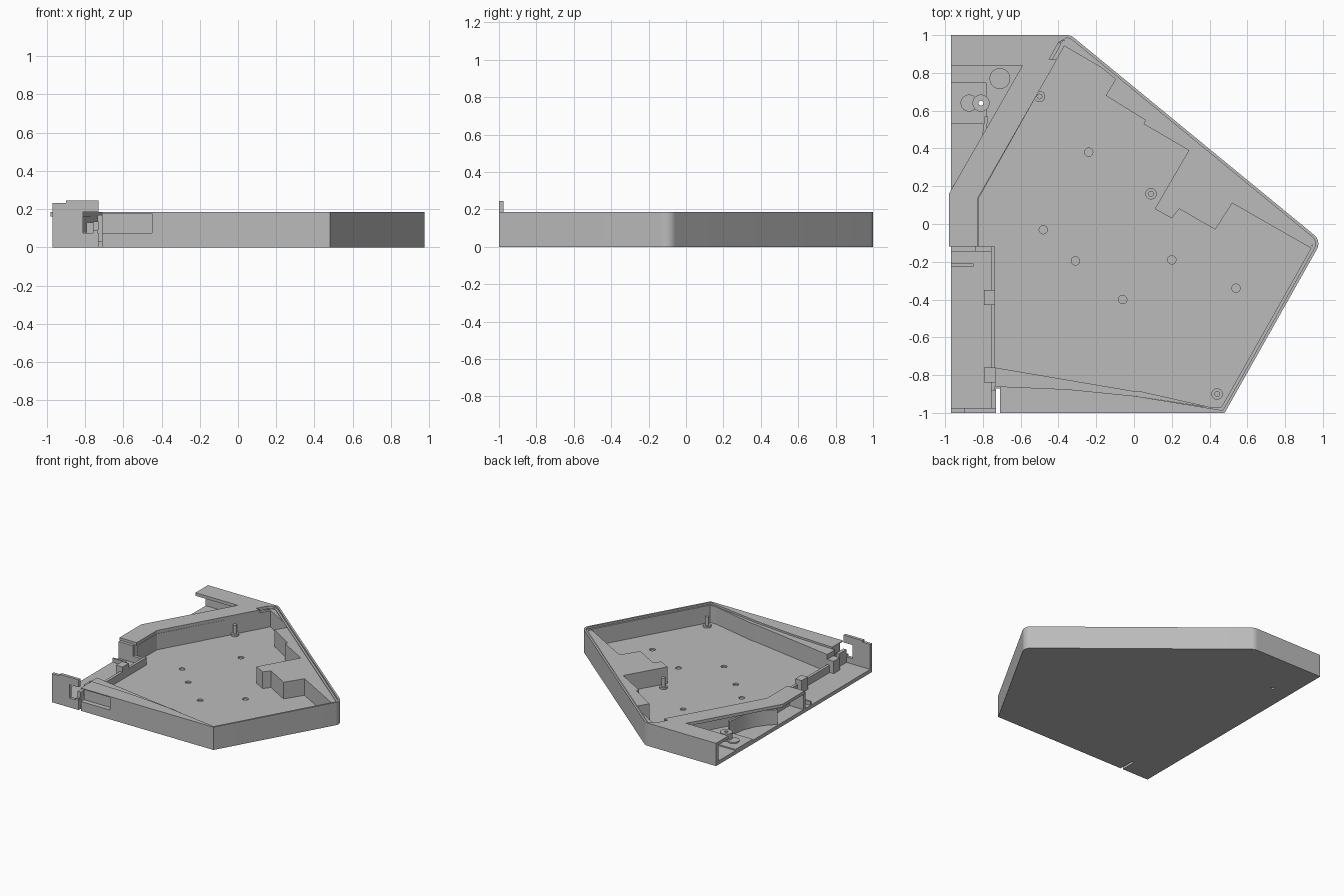
import bpy, bmesh, math
from mathutils import Vector as V

old = bpy.data.objects.get("Cube")
if old:
    bpy.data.objects.remove(old, do_unlink=True)

grey = bpy.data.materials.new("plain grey")
grey.use_nodes = True
colour = (0.5, 0.5, 0.5, 1)
grey.diffuse_color = colour
grey.node_tree.nodes["Principled BSDF"].inputs["Base Color"].default_value = colour

FLOOR, RIM = 0.03, 0.185
parts = []


def prism(name, pts, z0, z1):
    """Upright prism over a plan outline."""
    bm = bmesh.new()
    face = bm.faces.new([bm.verts.new((p[0], p[1], z0)) for p in pts])
    ext = bmesh.ops.extrude_face_region(bm, geom=[face])
    top = [g for g in ext["geom"] if isinstance(g, bmesh.types.BMVert)]
    bmesh.ops.translate(bm, verts=top, vec=(0, 0, z1 - z0))
    bmesh.ops.recalc_face_normals(bm, faces=bm.faces)
    mesh = bpy.data.meshes.new(name)
    bm.to_mesh(mesh)
    bm.free()
    mesh.materials.append(grey)
    ob = bpy.data.objects.new(name, mesh)
    bpy.context.collection.objects.link(ob)
    parts.append(ob)
    return ob


def box(name, x0, x1, y0, y1, z0, z1):
    return prism(name, [(x0, y0), (x1, y0), (x1, y1), (x0, y1)], z0, z1)


def disc(name, x, y, r, z0, z1):
    ring = [(x + r * math.cos(a), y + r * math.sin(a))
            for a in (math.tau * i / 32 for i in range(32))]
    return prism(name, ring, z0, z1)


def offset(path, d):
    """Move an open path sideways to its right, with mitred corners."""
    pts = [V(p) for p in path]
    out = []
    for i, p in enumerate(pts):
        dirs = []
        if i > 0:
            dirs.append((p - pts[i - 1]).normalized())
        if i < len(pts) - 1:
            dirs.append((pts[i + 1] - p).normalized())
        norms = [V((t.y, -t.x)) for t in dirs]
        m = sum(norms, V((0, 0))).normalized()
        out.append(p + m * d / m.dot(norms[0]))
    return out


def wall(name, path, thick, z0, z1, start=0):
    return prism(name, offset(path, start) + offset(path, thick)[::-1], z0, z1)


def rounded(before, corner, after, r):
    """Points of a rounded corner."""
    a, c, b = V(before), V(corner), V(after)
    u, w = (a - c).normalized(), (b - c).normalized()
    half = u.angle(w) / 2
    centre = c + (u + w).normalized() * r / math.sin(half)
    p, q = c + u * r / math.tan(half) - centre, c + w * r / math.tan(half) - centre
    return [centre + (p * (1 - t) + q * t).normalized() * r
            for t in (i / 10 for i in range(11))]


def cut(target, cutters):
    for c in cutters:
        parts.remove(c)
        c.hide_render = True
        c.hide_viewport = True
        c.hide_set(True)
        m = target.modifiers.new("cut", "BOOLEAN")
        m.operation, m.solver, m.object = "DIFFERENCE", "EXACT", c


# Outer outline, clockwise from the back corner
back, apex, side, front = (-0.97, 1), (-0.335, 1), (0.993, -0.09), (0.48, -1)
outline = ([V(back)] + rounded(back, apex, side, 0.07)
           + rounded(apex, side, front, 0.06) + [V(front)])

# Floor with slot, dimples and screw hole
slot = [(-0.71, -1), (-0.71, -0.87), (-0.73, -0.87), (-0.73, -1), (-0.97, -1)]
floor = prism("floor", outline + slot, 0, FLOOR)
dimples = [(-0.24, 0.38), (-0.48, -0.03), (-0.31, -0.195),
           (-0.06, -0.4), (0.2, -0.19), (0.54, -0.34)]
cutters = [disc("dimple_cutter", x, y, 0.022, 0.018, 0.05) for x, y in dimples]
cutters.append(disc("screw_hole_cutter", -0.81, 0.64, 0.013, -0.02, 0.06))
cut(floor, cutters)

# Outer wall with a stepped rim
rim_path = outline + [V((-0.45, -1))]
wall("outer_wall", rim_path, 0.015, FLOOR, RIM)
wall("inner_rim_step", rim_path, 0.03, FLOOR, 0.17, 0.015)

# Front wall pocket and tapering ledge
box("pocket_sill", -0.71, -0.45, -1, -0.96, FLOOR, 0.075)
box("pocket_lintel", -0.71, -0.45, -1, -0.96, 0.178, RIM)
prism("front_ledge", [(-0.71, -0.96), (-0.45, -0.96), (-0.45, -0.985),
                      (0.46, -0.985), (0, -0.91), (-0.35, -0.875), (-0.71, -0.86)], FLOOR, RIM)
prism("front_ledge_step", [(-0.735, -0.86), (-0.35, -0.875), (0, -0.91), (0.46, -0.982),
                           (0.03, -0.885), (0, -0.885), (-0.735, -0.76)], FLOOR, 0.17)

# Stepped block along the long back wall
prism("stepped_block", [(-0.4, 0.96), (-0.09, 0.78), (-0.15, 0.68), (0.06, 0.55), (0.05, 0.53),
                        (0.29, 0.39), (0.11, 0.08), (0.2, 0.03), (0.24, 0.08), (0.43, -0.03),
                        (0.52, 0.11), (0.94, -0.13), (0.95, -0.08), (-0.33, 0.975)], FLOOR, 0.165)

# Screw posts
for x, y in [(-0.5, 0.675), (0.09, 0.16), (0.44, -0.9)]:
    disc("post_base", x, y, 0.03, FLOOR, 0.045)
    disc("screw_post", x, y, 0.015, 0.045, 0.115)

# Top strip over the diagonal, with the wall below it
prism("top_strip", [(-0.97, 0.995), (-0.34, 0.995), (-0.4, 0.96), (-0.45, 0.87), (-0.41, 0.87),
                    (-0.425, 0.84), (-0.825, 0.14), (-0.825, -0.12), (-0.98, -0.12),
                    (-0.98, 0.16), (-0.59, 0.84), (-0.97, 0.84)], 0.16, RIM)
wall("diagonal_wall", [(-0.845, -0.12), (-0.845, 0.14), (-0.44, 0.86), (-0.37, 0.985)],
     0.022, FLOOR, 0.16)

# Corner bay: raised pad, posts and curved spring
box("corner_pad", -0.97, -0.78, 0.53, 0.75, FLOOR, 0.04)
cut(parts[-1], [disc("pad_hole_cutter", -0.81, 0.64, 0.013, 0, 0.1)])
disc("corner_disc", -0.71, 0.77, 0.055, FLOOR, 0.045)
disc("pivot_disc", -0.873, 0.64, 0.045, 0.04, 0.05)
pivot = disc("pivot_post", -0.81, 0.64, 0.045, 0.04, 0.1)
cut(pivot, [disc("pivot_hole_cutter", -0.81, 0.64, 0.013, 0, 0.2)])
spring = [(-0.96, 0.2), (-0.9, 0.26), (-0.85, 0.33), (-0.81, 0.42), (-0.79, 0.57)]
wall("curved_spring", spring, 0.018, FLOOR, 0.15)

# Side bay: low walls, tab and clips
box("bay_low_wall", -0.757, -0.735, -1, -0.12, FLOOR, 0.09)
box("bay_end_wall", -0.97, -0.735, -0.145, -0.12, FLOOR, 0.08)
box("bay_tab", -0.97, -0.84, -0.145, -0.12, 0.08, 0.165)
box("bay_rib", -0.97, -0.85, -0.225, -0.21, FLOOR, 0.06)
for y in (-0.84, -0.43):
    box("bay_clip", -0.793, -0.735, y, y + 0.08, FLOOR, 0.13)

# Tall front panel with its notch
box("panel_main", -0.97, -0.81, -1, -0.975, FLOOR, RIM)
box("panel_sill", -0.81, -0.73, -1, -0.975, FLOOR, 0.075)
box("panel_head", -0.9, -0.73, -1, -0.975, RIM, 0.245)
box("panel_head_low", -0.97, -0.9, -1, -0.975, RIM, 0.232)
box("panel_edge", -0.757, -0.73, -0.975, -0.88, 0.09, 0.135)

# Smooth the rounded parts only
bpy.ops.object.select_all(action="DESELECT")
for ob in parts:
    ob.select_set(True)
bpy.context.view_layer.objects.active = floor
bpy.ops.object.shade_smooth_by_angle(angle=math.radians(25))
